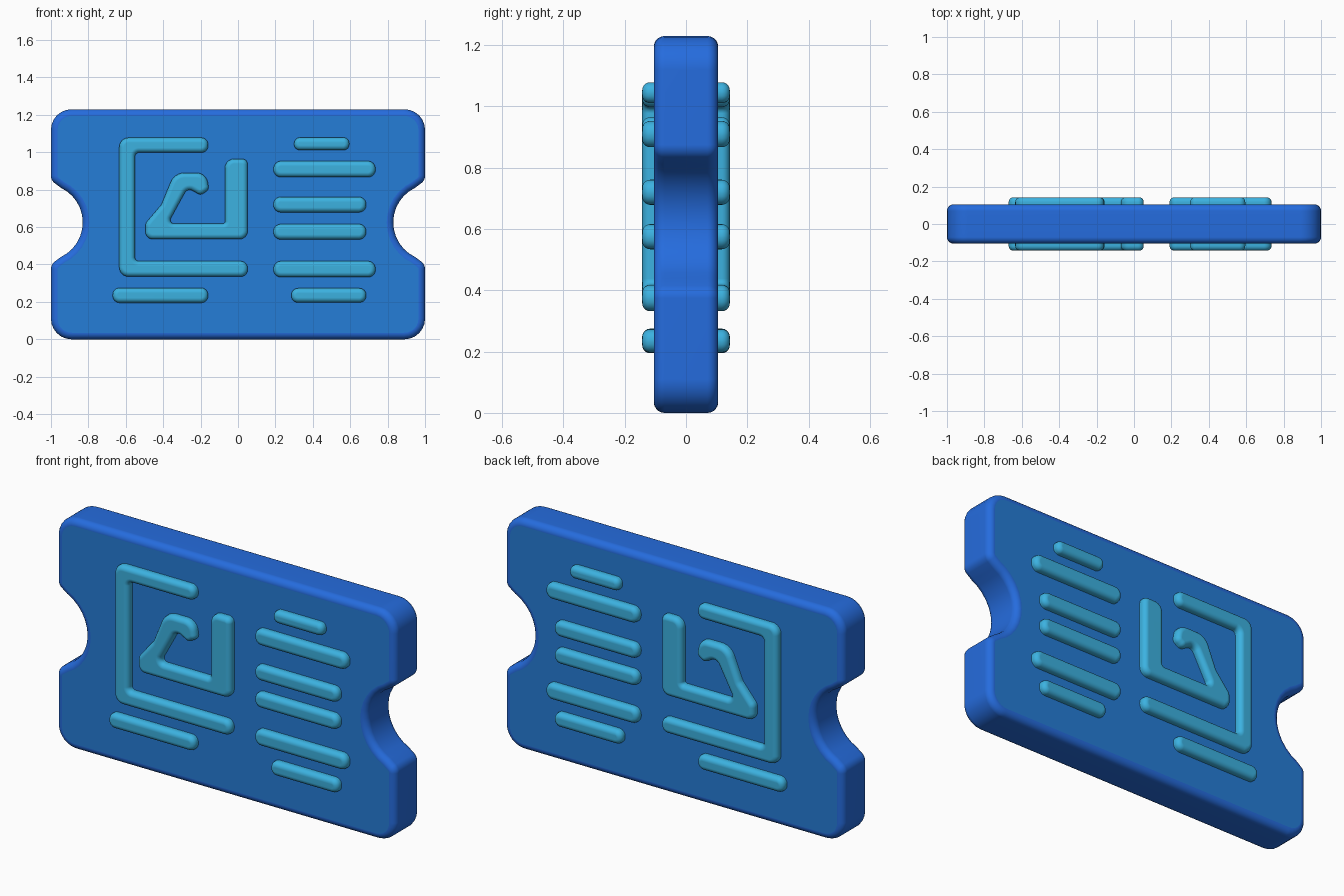
import bpy, bmesh, math
from mathutils import Vector

if "Cube" in bpy.data.objects:
    bpy.data.objects.remove(bpy.data.objects["Cube"])


def material(name, rgb):
    m = bpy.data.materials.new(name)
    m.diffuse_color = (*rgb, 1)
    m.use_nodes = True
    m.node_tree.nodes["Principled BSDF"].inputs["Base Color"].default_value = m.diffuse_color
    return m


FACE = material("face_blue", (0.0185, 0.205, 0.68))
RIM = material("rim_blue", (0.0185, 0.15, 0.73))
LINE = material("line_sky_blue", (0.045, 0.445, 0.75))


def rounded(corners, n=6):
    """Fillet each (x, z, radius) corner of a counter-clockwise outline."""
    out = []
    for i, (x, z, r) in enumerate(corners):
        p = Vector((x, z))
        if r == 0:
            out.append(p)
            continue
        u = (Vector(corners[i - 1][:2]) - p).normalized()
        v = (Vector(corners[(i + 1) % len(corners)][:2]) - p).normalized()
        half = math.acos(max(-1, min(1, u.dot(v)))) / 2
        c = p + (u + v).normalized() * (r / math.sin(half))
        s, e = p + u * r / math.tan(half) - c, p + v * r / math.tan(half) - c
        a0 = math.atan2(s.y, s.x)
        d = (math.atan2(e.y, e.x) - a0 + math.pi) % (2 * math.pi) - math.pi
        out += [c + r * Vector((math.cos(a0 + d * k / n), math.sin(a0 + d * k / n)))
                for k in range(n + 1)]
    return out


def inset(pts, d):
    """Move the outline inwards by d with mitred corners."""
    res = []
    for i, p in enumerate(pts):
        a = (p - pts[i - 1]).normalized()
        b = (pts[(i + 1) % len(pts)] - p).normalized()
        na, nb = Vector((-a.y, a.x)), Vector((-b.y, b.x))
        res.append(p + (na + nb) * d / max(0.4, 1 + na.dot(nb)))
    return res


def slab(name, pts, y_base, y_top, bevel, cap_mat, side_mat, seg=5):
    """Front half with a rounded rim, mirrored to the back."""
    bm = bmesh.new()
    rings = [(0, y_base)]
    for k in range(seg + 1):
        t = k / seg * math.pi / 2
        rings.append((bevel * (1 - math.cos(t)), y_top - bevel * (1 - math.sin(t))))
    loops = [[bm.verts.new((q.x, -y, q.y)) for q in inset(pts, d)] for d, y in rings]
    n = len(pts)
    for lo, hi in zip(loops, loops[1:]):
        for i in range(n):
            j = (i + 1) % n
            bm.faces.new((lo[i], lo[j], hi[j], hi[i])).material_index = 1
    bm.faces.new(loops[-1]).material_index = 0
    me = bpy.data.meshes.new(name)
    bm.to_mesh(me)
    bm.free()
    me.materials.append(cap_mat)
    me.materials.append(side_mat)
    ob = bpy.data.objects.new(name, me)
    bpy.context.collection.objects.link(ob)
    bpy.context.view_layer.objects.active = ob
    ob.select_set(True)
    bpy.ops.object.shade_smooth_by_angle(angle=math.radians(35))
    ob.select_set(False)
    mir = ob.modifiers.new("mirror", 'MIRROR')
    mir.use_axis = (False, True, False)
    wn = ob.modifiers.new("weighted", 'WEIGHTED_NORMAL')
    wn.keep_sharp = True
    return ob


# Ticket body: rounded plate with a round notch in each short side
H = 1.23
right = [(1, 0, 0.11), (1, 0.40, 0.05)]
for k in range(13):
    a = math.radians(-65 + 130 * k / 12)
    right.append((1.035 - 0.205 * math.cos(a), 0.625 + 0.205 * math.sin(a), 0))
right += [(1, 0.85, 0.05), (1, H, 0.11)]
left = [(-x, z, r) for x, z, r in reversed(right)]
slab("ticket_body", rounded(right + left), 0, 0.105, 0.035, FACE, RIM)


def raised(name, corners):
    slab(name, rounded(corners), 0.095, 0.143, 0.026, LINE, LINE)


# Raised straight bars: x start, x end, height, half width
bars = [(0.30, 0.595, 1.045, 0.034), (0.19, 0.735, 0.91, 0.043),
        (0.19, 0.685, 0.72, 0.041), (0.19, 0.685, 0.575, 0.041),
        (0.19, 0.735, 0.375, 0.043), (0.285, 0.685, 0.235, 0.038),
        (-0.67, -0.16, 0.235, 0.04)]
for i, (x0, x1, z, h) in enumerate(bars):
    r = h * 0.92
    raised(f"raised_bar_{i + 1}", [(x0, z - h, r), (x1, z - h, r),
                                   (x1, z + h, r), (x0, z + h, r)])

# Large raised bracket
raised("raised_bracket", [
    (-0.635, 0.335, 0.05), (0.052, 0.335, 0.038), (0.052, 0.418, 0.038),
    (-0.55, 0.418, 0.02), (-0.55, 0.998, 0.02), (-0.16, 0.998, 0.036),
    (-0.16, 1.078, 0.036), (-0.635, 1.078, 0.05)])

# Inner raised hook
raised("raised_hook", [
    (-0.495, 0.535, 0.04), (0.052, 0.535, 0.045), (0.052, 0.965, 0.03),
    (-0.07, 0.965, 0.05), (-0.07, 0.618, 0.012), (-0.375, 0.618, 0.02),
    (-0.27, 0.81, 0.03), (-0.20, 0.77, 0.03), (-0.155, 0.80, 0.03),
    (-0.17, 0.89, 0.06), (-0.34, 0.89, 0.08), (-0.41, 0.72, 0.05),
    (-0.495, 0.62, 0.04)])
